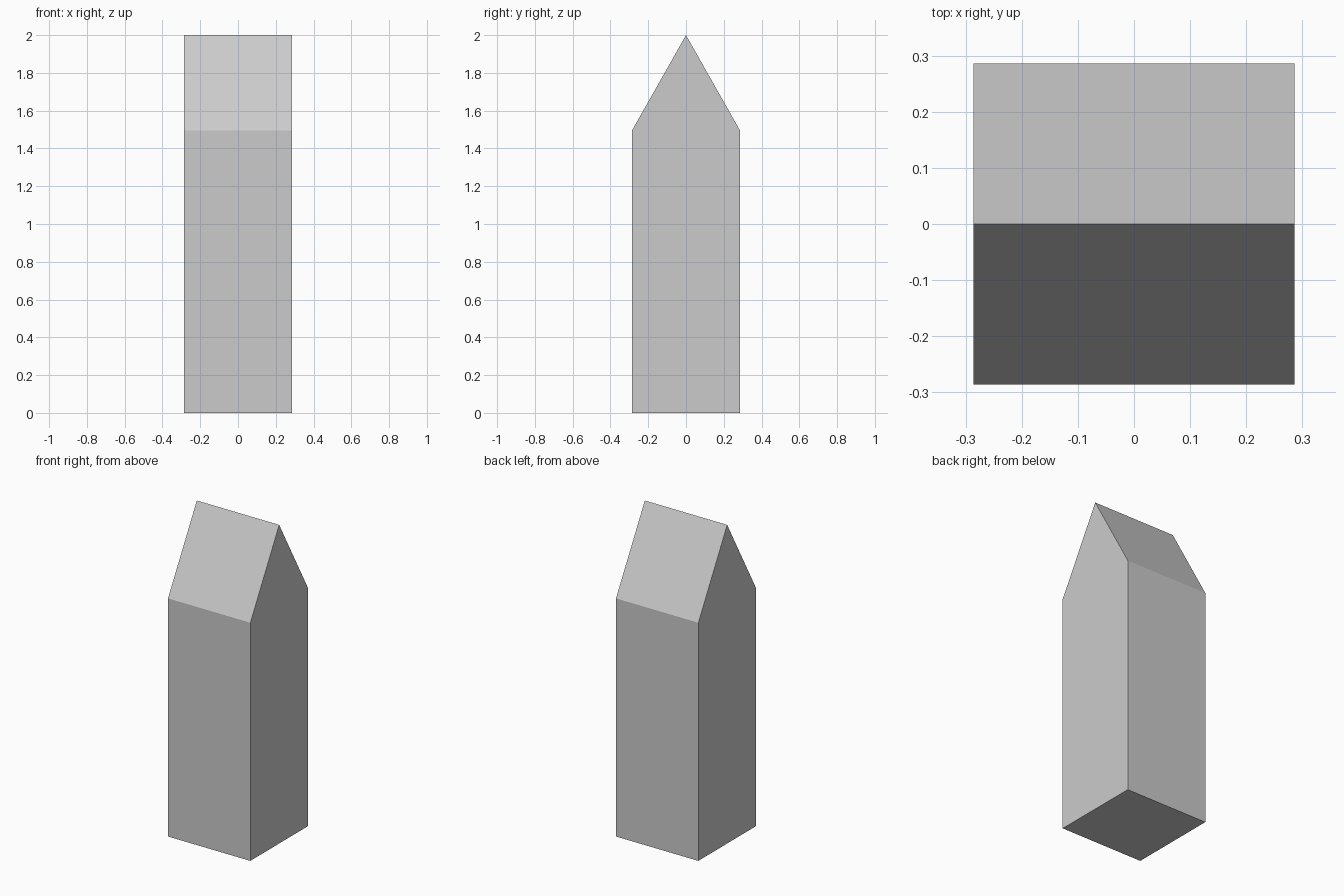
import bpy
import bmesh
from mathutils import Vector

if "Cube" in bpy.data.objects:
    bpy.data.objects.remove(bpy.data.objects["Cube"])

HALF = 0.286    # half width and half depth
EAVE = 1.495    # height where the sloped top begins
RIDGE = 2.0     # height of the ridge

# Gabled end profile (y, z), extruded along x into a solid post
profile = [(-HALF, 0), (HALF, 0), (HALF, EAVE), (0, RIDGE), (-HALF, EAVE)]

bm = bmesh.new()
end = bm.faces.new([bm.verts.new((-HALF, y, z)) for y, z in profile])
result = bmesh.ops.extrude_face_region(bm, geom=[end], use_keep_orig=True)
moved = [g for g in result["geom"] if isinstance(g, bmesh.types.BMVert)]
bmesh.ops.translate(bm, verts=moved, vec=Vector((2 * HALF, 0, 0)))
bmesh.ops.recalc_face_normals(bm, faces=bm.faces)

mesh = bpy.data.meshes.new("gabled_post")
bm.to_mesh(mesh)
bm.free()
post = bpy.data.objects.new("gabled_post", mesh)
bpy.context.collection.objects.link(post)
